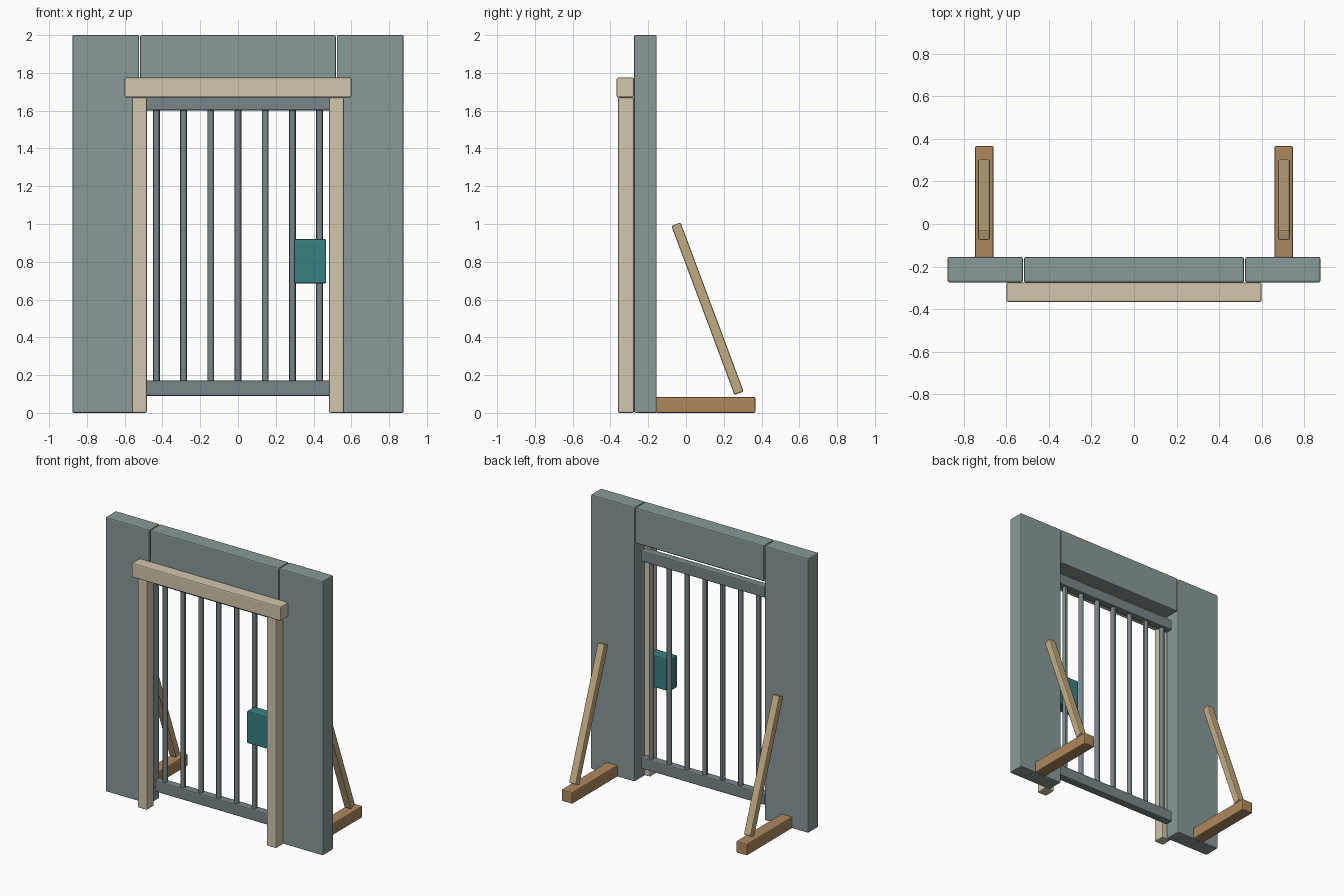
import bpy, math

if "Cube" in bpy.data.objects:
    bpy.data.objects.remove(bpy.data.objects["Cube"])

def material(name, rgb):
    m = bpy.data.materials.new(name)
    m.diffuse_color = (*rgb, 1)
    m.use_nodes = True
    m.node_tree.nodes["Principled BSDF"].inputs["Base Color"].default_value = m.diffuse_color
    return m

STONE = material("stone_grey", (0.25, 0.32, 0.32))
STEEL = material("gate_grey", (0.19, 0.24, 0.25))
CREAM = material("cream_trim", (0.64, 0.57, 0.42))
OAK = material("oak", (0.42, 0.25, 0.11))
PINE = material("pine", (0.54, 0.41, 0.22))
TEAL = material("teal", (0.04, 0.22, 0.22))

def finish(ob, name, mat, bevel):
    ob.name = name
    ob.data.materials.append(mat)
    if bevel:
        mod = ob.modifiers.new("Bevel", 'BEVEL')
        mod.width, mod.segments = bevel, 2
    return ob

def box(name, x, y, z, mat, bevel=0.008):
    """Bevelled box from (min, max) ranges."""
    bpy.ops.mesh.primitive_cube_add(size=1, location=[sum(r) / 2 for r in (x, y, z)])
    ob = bpy.context.object
    ob.scale = [r[1] - r[0] for r in (x, y, z)]
    bpy.ops.object.transform_apply(location=False, rotation=False, scale=True)
    return finish(ob, name, mat, bevel)

def pair(name, x, y, z, mat):
    """Same box on the left and right side."""
    return [box(f"{side}_{name}", sorted((s * x[0], s * x[1])), y, z, mat)
            for side, s in (("left", -1), ("right", 1))]

# Wall panels around the opening
WALL_Y = (-0.275, -0.155)
pair("wall", (0.523, 0.877), WALL_Y, (0, 2), STONE)
box("wall_lintel", (-0.518, 0.518), WALL_Y, (1.74, 2), STONE)

# Door frame trim on the front
pair("frame_post", (0.483, 0.56), (-0.36, -0.275), (0, 1.67), CREAM)
box("frame_head", (-0.6, 0.6), (-0.367, -0.275), (1.67, 1.775), CREAM)

# Barred gate
GATE_Y = -0.22
for name, z in (("bottom", (0.09, 0.172)), ("top", (1.6, 1.68))):
    box(f"gate_{name}_rail", (-0.5, 0.5), (GATE_Y - 0.03, GATE_Y + 0.03), z, STEEL)
for i in range(7):
    bpy.ops.mesh.primitive_cylinder_add(vertices=12, radius=0.018, depth=1.47,
                                        location=((i - 3) * 0.144, GATE_Y, 0.885))
    bpy.ops.object.shade_smooth_by_angle()
    finish(bpy.context.object, f"gate_bar_{i + 1}", STEEL, 0)
box("lock_box", (0.297, 0.467), (-0.325, -0.235), (0.685, 0.92), TEAL)

# Rear support feet and leaning braces
pair("support_foot", (0.66, 0.748), (-0.16, 0.367), (0, 0.085), OAK)
y0, z0, y1, z1 = 0.281, 0.104, -0.053, 0.999
length = math.hypot(y1 - y0, z1 - z0)
for ob in pair("brace", (0.677, 0.733), (-0.026, 0.026), (-length / 2, length / 2), PINE):
    ob.location.y, ob.location.z = (y0 + y1) / 2, (z0 + z1) / 2
    ob.rotation_euler.x = math.atan2(y0 - y1, z1 - z0)
